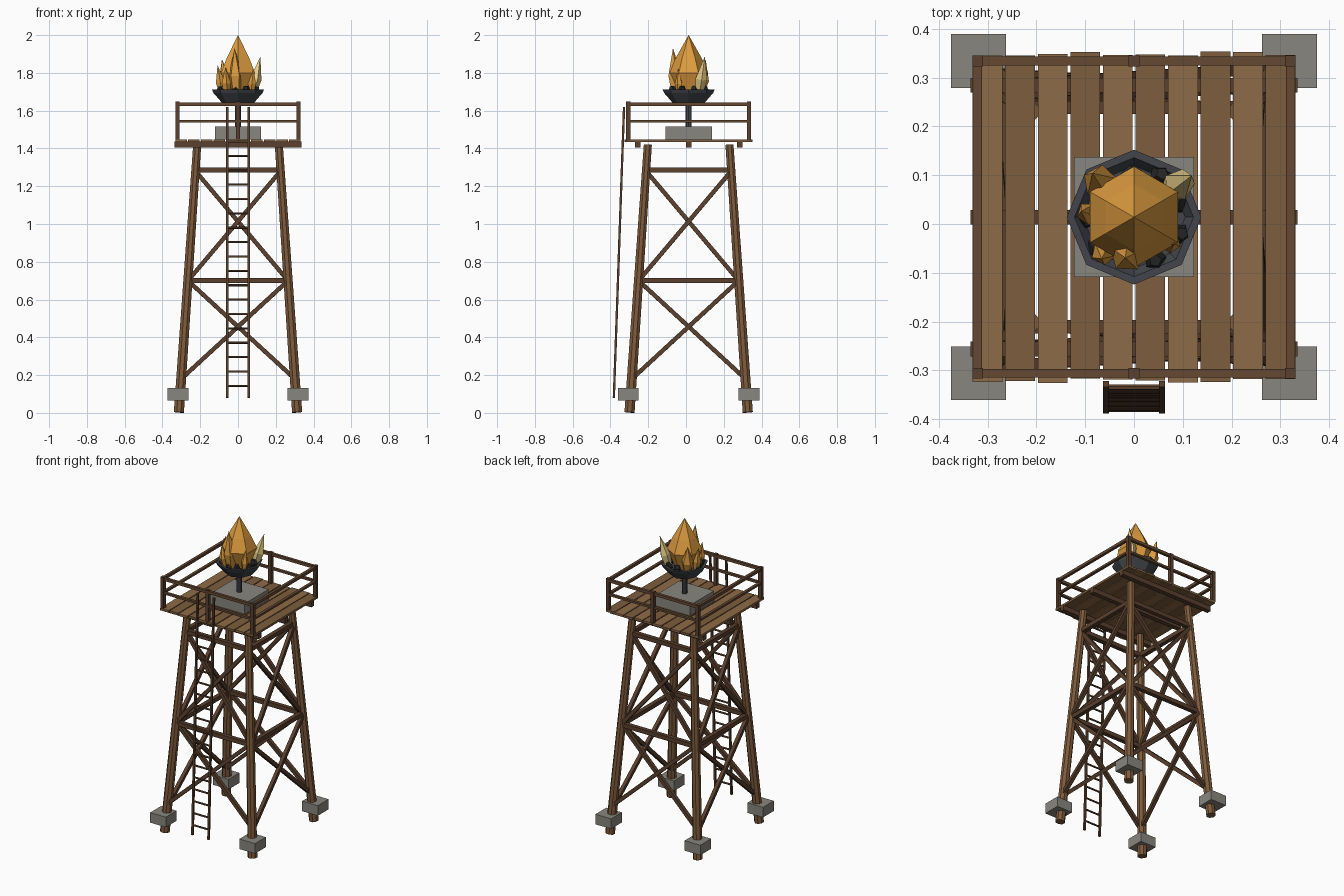
import bpy, math, random
from mathutils import Vector

if "Cube" in bpy.data.objects:
    bpy.data.objects.remove(bpy.data.objects["Cube"])

random.seed(4)
CY = 0.014  # tower centre in y


def mat(name, rgb):
    m = bpy.data.materials.new(name)
    m.diffuse_color = (*rgb, 1)
    m.use_nodes = True
    m.node_tree.nodes["Principled BSDF"].inputs["Base Color"].default_value = m.diffuse_color
    return m


LOG = mat("log_wood", (0.21, 0.105, 0.045))
DARK = mat("dark_wood", (0.10, 0.05, 0.027))
RAIL = mat("rail_wood", (0.13, 0.065, 0.032))
PLANKS = [mat("plank_a", (0.27, 0.145, 0.063)), mat("plank_b", (0.205, 0.11, 0.048))]
STONE = mat("stone", (0.25, 0.24, 0.21))
IRON = mat("iron", (0.055, 0.06, 0.07))
COAL = mat("coal", (0.02, 0.02, 0.02))
FLAME = mat("flame", (0.72, 0.33, 0.05))
PALE = mat("pale_flame", (0.80, 0.62, 0.25))


def mesh(name, verts, faces, m):
    me = bpy.data.meshes.new(name)
    me.from_pydata(verts, [], faces)
    me.materials.append(m)
    ob = bpy.data.objects.new(name, me)
    bpy.context.collection.objects.link(ob)
    return ob


def box(name, c, s, m):
    x, y, z = (v / 2 for v in s)
    v = [(c[0] + i * x, c[1] + j * y, c[2] + k * z) for k in (-1, 1) for i, j in ((-1, -1), (1, -1), (1, 1), (-1, 1))]
    f = [(3, 2, 1, 0), (4, 5, 6, 7)] + [(i, (i + 1) % 4, (i + 1) % 4 + 4, i + 4) for i in range(4)]
    return mesh(name, v, f, m)


def lathe(name, base, axis, rings, n, m, turn=0.0):
    """n-sided rings of (distance along axis, radius); radius 0 makes a tip."""
    base, axis = Vector(base), Vector(axis).normalized()
    q = Vector((0, 0, 1)).rotation_difference(axis)
    verts, faces = [], []
    for d, r in rings:
        r = max(r, 0.0005)
        for i in range(n):
            a = turn + math.tau * i / n
            verts.append(base + q @ Vector((r * math.cos(a), r * math.sin(a), d)))
    for k in range(len(rings) - 1):
        for i in range(n):
            j = (i + 1) % n
            faces.append((k * n + i, k * n + j, k * n + n + j, k * n + n + i))
    faces += [tuple(reversed(range(n))), tuple(range(len(verts) - n, len(verts)))]
    return mesh(name, verts, faces, m)


def beam(name, a, b, r0, m, r1=None, n=4, turn=math.pi / 4):
    d = Vector(b) - Vector(a)
    return lathe(name, a, d, [(0, r0), (d.length, r0 if r1 is None else r1)], n, m, turn)


def half(z):
    """Distance of the leg centre from the tower axis at height z."""
    return 0.313 - 0.097 * z / 1.41


# Legs and stone footings
for sx in (-1, 1):
    for sy in (-1, 1):
        beam("leg", (sx * half(0), CY + sy * half(0), 0.003), (sx * half(1.41), CY + sy * half(1.41), 1.42),
             0.029, LOG, 0.023, 8, math.pi / 8)
        box("footing", (sx * 0.3185, CY + sy * 0.32, 0.098), (0.112, 0.11, 0.065), STONE)

# Cross bracing on all four sides
for k in range(4):
    c, s = round(math.cos(k * math.pi / 2)), round(math.sin(k * math.pi / 2))

    def side(u, z, out=0.0):
        h = half(z)
        x, y = u * h, -h - out
        return (x * c - y * s, CY + x * s + y * c, z)

    for z in (0.70, 1.285):
        beam("girt", side(-1, z), side(1, z), 0.019, DARK)
    for z0, z1 in ((0.18, 0.70), (0.70, 1.28)):
        for d in (-1, 1):
            beam("cross_brace", side(-d, z0, d * 0.006), side(d, z1, d * 0.006), 0.016, DARK)

# Joists and deck planks
for y in (-0.27, 0, 0.27):
    box("joist", (0, CY + y, 1.42), (0.67, 0.03, 0.032), DARK)
for i in range(10):
    j0, j1 = random.uniform(-.006, .004), random.uniform(-.004, .006)
    box("deck_plank", (-0.3 + i * 0.0667, CY + (j0 + j1) / 2, 1.441), (0.061, 0.668 + j1 - j0, 0.014), PLANKS[i % 2])

# Railing
for sy in (-1, 1):
    for x in (-0.32, 0, 0.32):
        box("rail_post", (x, CY + sy * 0.32, 1.545), (0.022, 0.022, 0.205), DARK)
    for z, t in ((1.635, 0.018), (1.545, 0.013)):
        box("rail_long", (0, CY + sy * 0.32, z), (0.66, 0.018, t), RAIL)
        box("rail_side", (sy * 0.32, CY, z), (0.018, 0.66, t), RAIL)

# Ladder
LY = lambda z: -0.382 + 0.054 * (z - 0.08) / 1.54
for sx in (-1, 1):
    beam("ladder_rail", (sx * 0.0575, LY(0.08), 0.08), (sx * 0.0575, LY(1.62), 1.62), 0.0085, DARK)
for i in range(18):
    z = 0.143 + i * 0.0761
    beam("ladder_rung", (-0.0575, LY(z), z), (0.0575, LY(z), z), 0.006, RAIL, n=6)

# Pedestal, stem and fire bowl
box("pedestal", (0, CY, 1.481), (0.246, 0.246, 0.068), STONE)
lathe("bowl_stem", (0, CY, 1.51), (0, 0, 1), [(0, 0.016), (0.14, 0.016)], 8, IRON)
lathe("fire_bowl", (0, CY, 1.642), (0, 0, 1), [(0, 0.085), (0.052, 0.13), (0.07, 0.138), (0.07, 0.122), (0.045, 0.105)], 8, IRON)
for i in range(9):
    a = i * math.tau / 9 + 0.3
    lathe("coal", (0.092 * math.cos(a), CY + 0.092 * math.sin(a), 1.685), (random.uniform(-.4, .4), random.uniform(-.4, .4), 1),
          [(0, 0.012), (0.02, 0.024), (0.045, 0.013)], 5, COAL, a)

# Faceted flames: base, tip, radius, material
lathe("main_flame", (0, CY, 1.68), (0, 0, 1), [(0, 0.055), (0.12, 0.104), (0.2, 0.068), (0.32, 0)], 6, FLAME, math.pi / 6)
for b, t, r, m in (((-0.06, 0.06), (-0.085, 0.09, 1.87), 0.036, FLAME),
                   ((0.075, 0.055), (0.118, 0.085, 1.885), 0.033, PALE),
                   ((-0.01, -0.07), (-0.018, -0.083, 1.93), 0.038, FLAME),
                   ((-0.06, -0.065), (-0.066, -0.085, 1.83), 0.026, FLAME),
                   ((0.07, -0.05), (0.082, -0.055, 1.82), 0.022, FLAME),
                   ((-0.085, 0.005), (-0.108, 0.012, 1.84), 0.024, FLAME)):
    base = Vector((b[0], CY + b[1], 1.69))
    d = Vector((t[0], t[1] + CY, t[2])) - base
    L = d.length
    lathe("side_flame", base, d, [(0, r * 0.6), (L * 0.4, r), (L, 0)], 5, m, r * 40)
